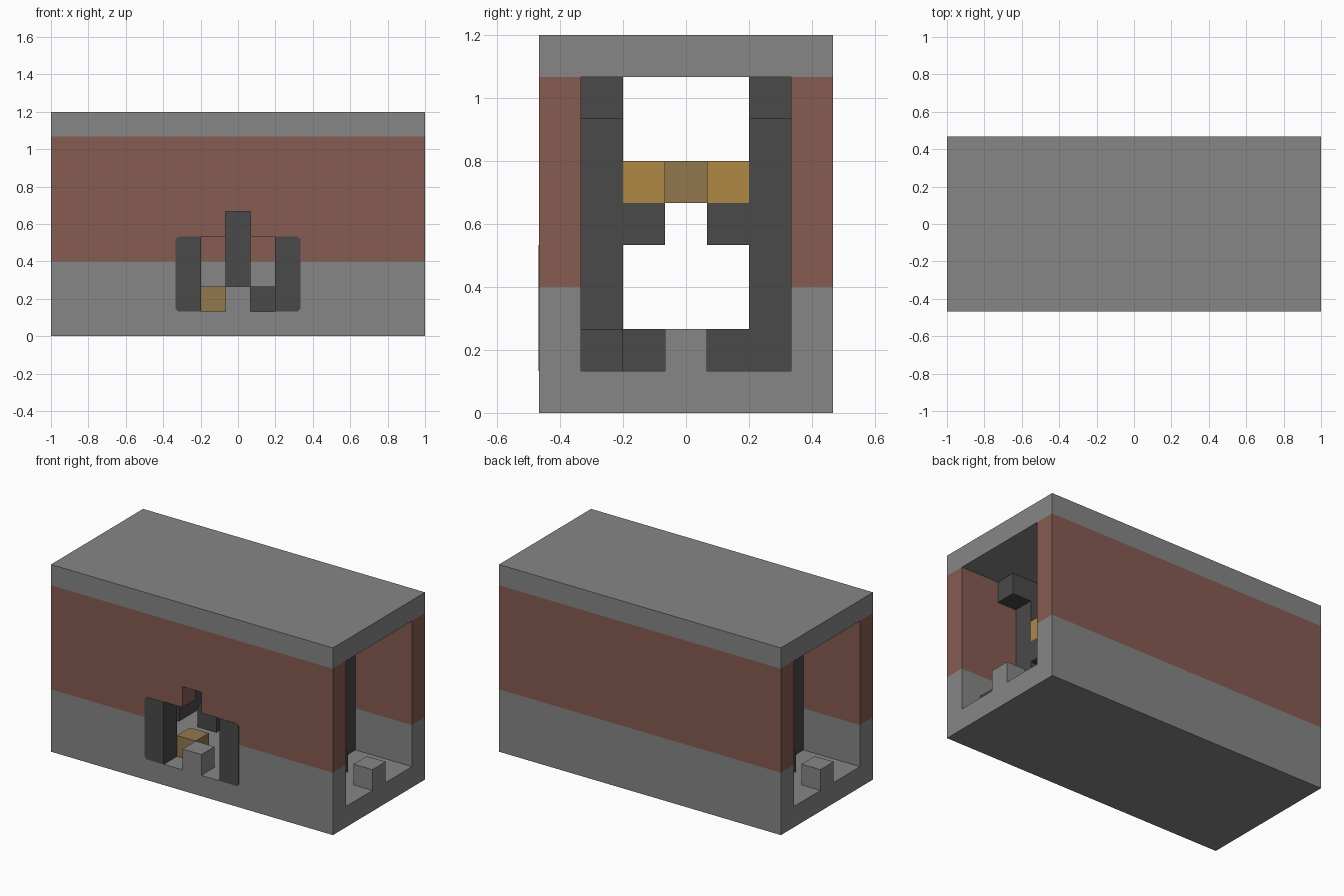
import bpy, bmesh
from mathutils import Vector

U = 2 / 15  # one building block

if "Cube" in bpy.data.objects:
    bpy.data.objects.remove(bpy.data.objects["Cube"], do_unlink=True)


def material(name, rgb):
    m = bpy.data.materials.new(name)
    m.use_nodes = True
    m.diffuse_color = (*rgb, 1)
    m.node_tree.nodes["Principled BSDF"].inputs["Base Color"].default_value = (*rgb, 1)
    return m


STONE = material("stone grey", (0.24, 0.24, 0.24))
BRICK = material("brick red", (0.24, 0.105, 0.082))
DARK = material("dark grey", (0.067, 0.067, 0.067))
GOLD = material("gold", (0.43, 0.25, 0.058))
TAN = material("tan", (0.29, 0.19, 0.077))


def prism(name, points, y0, y1, mat):
    """Extrude an (x, z) outline from y0 to y1, in blocks."""
    bm = bmesh.new()
    face = bm.faces.new([bm.verts.new((x * U, y0 * U, z * U)) for x, z in points])
    ext = bmesh.ops.extrude_face_region(bm, geom=[face])["geom"]
    verts = [v for v in ext if isinstance(v, bmesh.types.BMVert)]
    bmesh.ops.translate(bm, verts=verts, vec=Vector((0, (y1 - y0) * U, 0)))
    bmesh.ops.recalc_face_normals(bm, faces=bm.faces)
    mesh = bpy.data.meshes.new(name)
    bm.to_mesh(mesh)
    bm.free()
    mesh.materials.append(mat)
    ob = bpy.data.objects.new(name, mesh)
    bpy.context.collection.objects.link(ob)
    return ob


def box(name, x0, x1, y0, y1, z0, z1, mat):
    return prism(name, [(x0, z0), (x1, z0), (x1, z1), (x0, z1)], y0, y1, mat)


def mirrored(half):
    """Complete an outline given by its right half."""
    return half + [(-x, z) for x, z in reversed(half)]


L, W = 7.5, 3.5

# Shell: floor, roof and closed back wall
box("floor", -L, L, -2.5, 2.5, 0, 1, STONE)
box("roof", -L, L, -W, W, 8, 9, STONE)
box("back_wall_base", -L, L, 2.5, W, 0, 3, STONE)
box("back_wall_brick", -L, L, 2.5, W, 3, 8, BRICK)

# Front wall with a stepped doorway and a raised sill
prism("front_wall_base",
      mirrored([(L, 0), (L, 3), (1.5, 3), (1.5, 1), (0.5, 1), (0.5, 2)]),
      -W, -2.5, STONE)
prism("front_wall_brick",
      mirrored([(L, 8), (L, 3), (1.5, 3), (1.5, 4), (0.5, 4), (0.5, 5)]),
      -W, -2.5, BRICK)

for s, side in ((1, "left"), (-1, "right")):
    # Door posts with clipped outer corners
    c = 0.1
    prism("door_post_" + side,
          [(s * x, z) for x, z in ((1.49, 1), (2.5 - c, 1), (2.5, 1 + c),
                                   (2.5, 4 - c), (2.5 - c, 4), (1.49, 4))],
          -W - 0.015, -2.49, DARK)

    # Raised sill in each open end
    box("end_sill_" + side, s * 6.5, s * L, -0.5, 0.5, 1, 2, STONE)

    # Inner frame: pillars, ceiling blocks, brackets, feet and bar
    for t, wall in ((-1, "front"), (1, "back")):
        tag = "_" + wall + "_" + side
        box("pillar" + tag, s * 3.5, s * 4.5, t * 1.5, t * 2.5, 1, 8, DARK)
        box("ceiling_block" + tag, s * 4.5, s * 5.5, t * 1.5, t * 2.5, 7, 8, DARK)
        box("bracket" + tag, s * 3.5, s * 4.5, t * 0.5, t * 1.5, 4, 5, DARK)
        box("foot" + tag, s * 3.5, s * 4.5, t * 0.5, t * 1.5, 1, 2, DARK)
        box("gold_bar" + tag, s * 3.5, s * 4.5, t * 0.5, t * 1.5, 5, 6, GOLD)
    box("bar_centre_" + side, s * 3.5, s * 4.4, -0.5, 0.5, 5, 6, TAN)
    box("floor_block_" + side, s * 4.5, s * 5.5, -0.5, 0.5, 1, 2, DARK)
    box("corner_block_" + side, s * 5.5, s * 6.5, -s * 2.5, -s * 1.5, 1, 2, DARK)
    box("low_block_" + side, s * 1.5, s * 2.5, 0.5, 1.5, 1, 2, DARK)

# Pieces behind the doorway
box("back_column", -0.5, 0.5, 1.5, 2.5, 1, 8, DARK)
box("tan_block", -1.5, -0.5, -2.5, -1.5, 1, 2, TAN)
box("dark_block", 0.5, 1.5, 0.5, 1.5, 1, 2, DARK)
